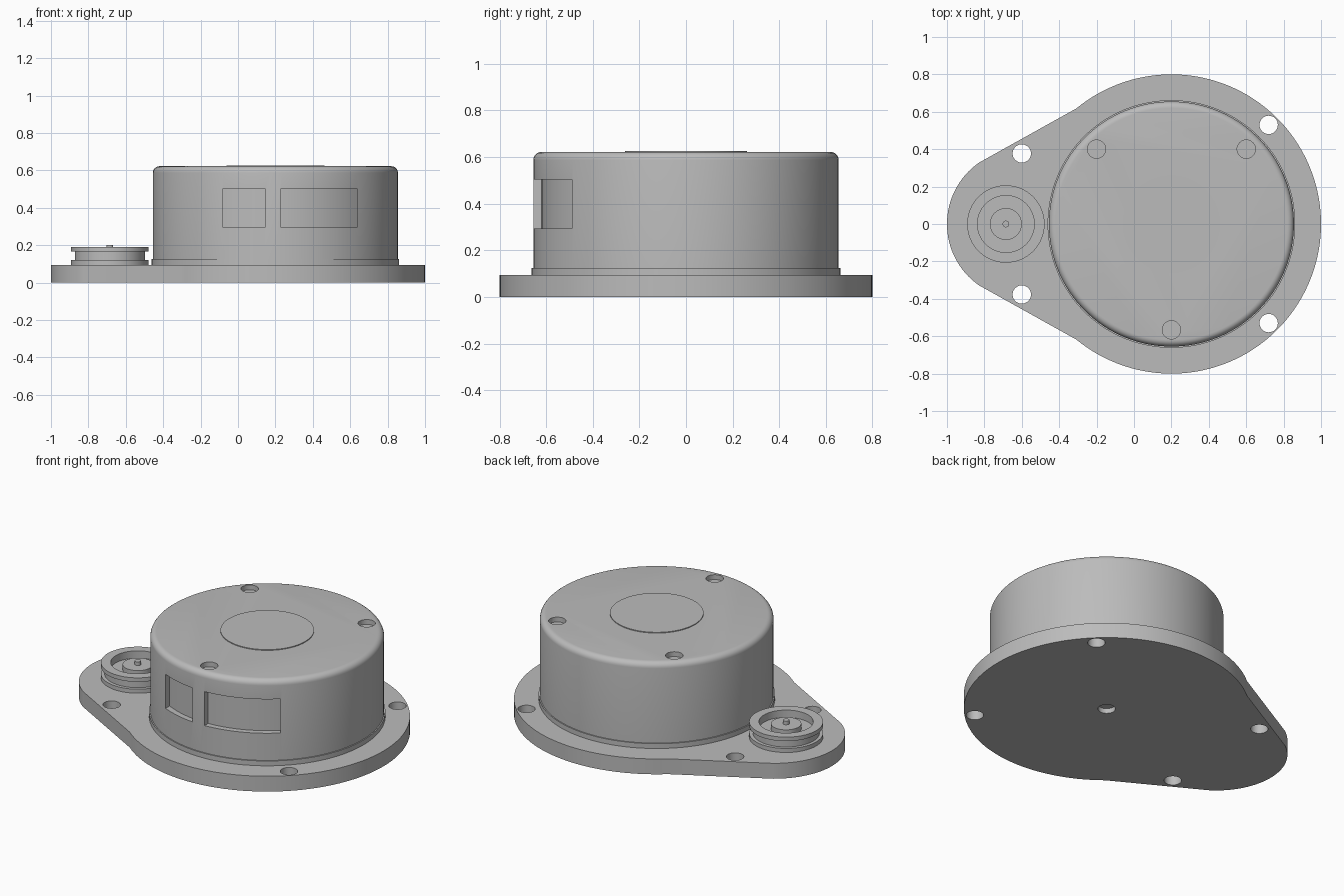
import bpy, bmesh
from math import cos, sin, pi, radians, sqrt

if "Cube" in bpy.data.objects:
    bpy.data.objects.remove(bpy.data.objects["Cube"])

grey = bpy.data.materials.new("plain grey")
grey.use_nodes = True
colour = (0.5, 0.5, 0.5, 1)
grey.diffuse_color = colour
grey.node_tree.nodes["Principled BSDF"].inputs["Base Color"].default_value = colour

CX = 0.2          # housing axis
PLATE_TOP = 0.095
TOP = 0.622


def loft(name, rings):
    """Join equal-length rings of points into a capped solid."""
    bm = bmesh.new()
    loops = [[bm.verts.new(p) for p in ring] for ring in rings]
    n = len(loops[0])
    for a, b in zip(loops, loops[1:]):
        for i in range(n):
            j = (i + 1) % n
            bm.faces.new((a[i], a[j], b[j], b[i]))
    bm.faces.new(loops[0][::-1])
    bm.faces.new(loops[-1])
    bmesh.ops.recalc_face_normals(bm, faces=bm.faces)
    mesh = bpy.data.meshes.new(name)
    bm.to_mesh(mesh)
    bm.free()
    mesh.materials.append(grey)
    obj = bpy.data.objects.new(name, mesh)
    bpy.context.collection.objects.link(obj)
    return obj


def lathe(name, x, y, profile, seg=96):
    """Turn (radius, height) points around a vertical axis."""
    return loft(name, [[(x + r * cos(2 * pi * i / seg), y + r * sin(2 * pi * i / seg), z)
                        for i in range(seg)] for r, z in profile])


def prism(name, outline, z0, z1):
    return loft(name, [[(x, y, z) for x, y in outline] for z in (z0, z1)])


def arc(x, r, a0, a1, n):
    angles = [radians(a0 + (a1 - a0) * i / n) for i in range(n + 1)]
    return [(x + r * cos(a), r * sin(a)) for a in angles]


def cut(obj, cutter):
    cutter.hide_render = True
    mod = obj.modifiers.new("cut", "BOOLEAN")
    mod.operation, mod.solver, mod.object = "DIFFERENCE", "EXACT", cutter
    bpy.context.view_layer.objects.active = obj
    bpy.ops.object.modifier_apply(modifier=mod.name)
    bpy.data.objects.remove(cutter)


def smooth(obj):
    bpy.ops.object.select_all(action="DESELECT")
    obj.select_set(True)
    bpy.context.view_layer.objects.active = obj
    bpy.ops.object.shade_smooth_by_angle(angle=radians(30))


# Base plate: large disc joined to a smaller lobe by straight edges
outline = arc(CX, 0.8, -129.4, 129.4, 96) + arc(-0.6, 0.4, 125, 235, 32)
plate = prism("base_plate", outline, 0, PLATE_TOP)
for side in (-1, 1):
    for x, y in ((-0.6, 0.377), (0.72, 0.53)):
        cut(plate, lathe("hole_cutter", x, side * y, [(0.049, -0.1), (0.049, 0.2)], 32))
cut(plate, lathe("hole_cutter", CX, 0, [(0.049, -0.1), (0.049, 0.03)], 32))

# Housing with a small foot and a rounded top edge
R, F = 0.655, 0.035
profile = [(0.662, 0.09), (0.662, 0.125), (R, 0.125)]
profile += [(R - F + F * cos(a * pi / 12), TOP - F + F * sin(a * pi / 12)) for a in range(7)]
housing = lathe("housing", CX, 0, profile, 128)

# Three shallow screw pockets in the top
for angle in (45, 135, 270):
    a = radians(angle)
    cut(housing, lathe("pocket_cutter", CX + 0.566 * cos(a), 0.566 * sin(a),
                       [(0.049, TOP - 0.03), (0.049, 0.8)], 32))

# Two recessed windows with curved floors on the front
for x0, x1 in ((-0.08, 0.145), (0.23, 0.635)):
    xs = [x0 + (x1 - x0) * i / 16 for i in range(17)]
    floor = [(x, -sqrt(0.62 ** 2 - (x - CX) ** 2)) for x in xs]
    cut(housing, prism("window_cutter", floor + [(x1, -0.9), (x0, -0.9)], 0.293, 0.503))

# Thin round badge on top
badge = lathe("top_disc", CX, 0, [(0.262, 0.61), (0.262, 0.627)])

# Grooved pulley with a recessed face, hub and pin
pulley = lathe("pulley", -0.685, 0, [
    (0.207, 0.09), (0.207, 0.12), (0.187, 0.12), (0.187, 0.165),
    (0.207, 0.165), (0.207, 0.19), (0.152, 0.19), (0.152, 0.145),
    (0.085, 0.145), (0.085, 0.178), (0.018, 0.178), (0.018, 0.2)], 64)

for part in (plate, housing, badge, pulley):
    smooth(part)
